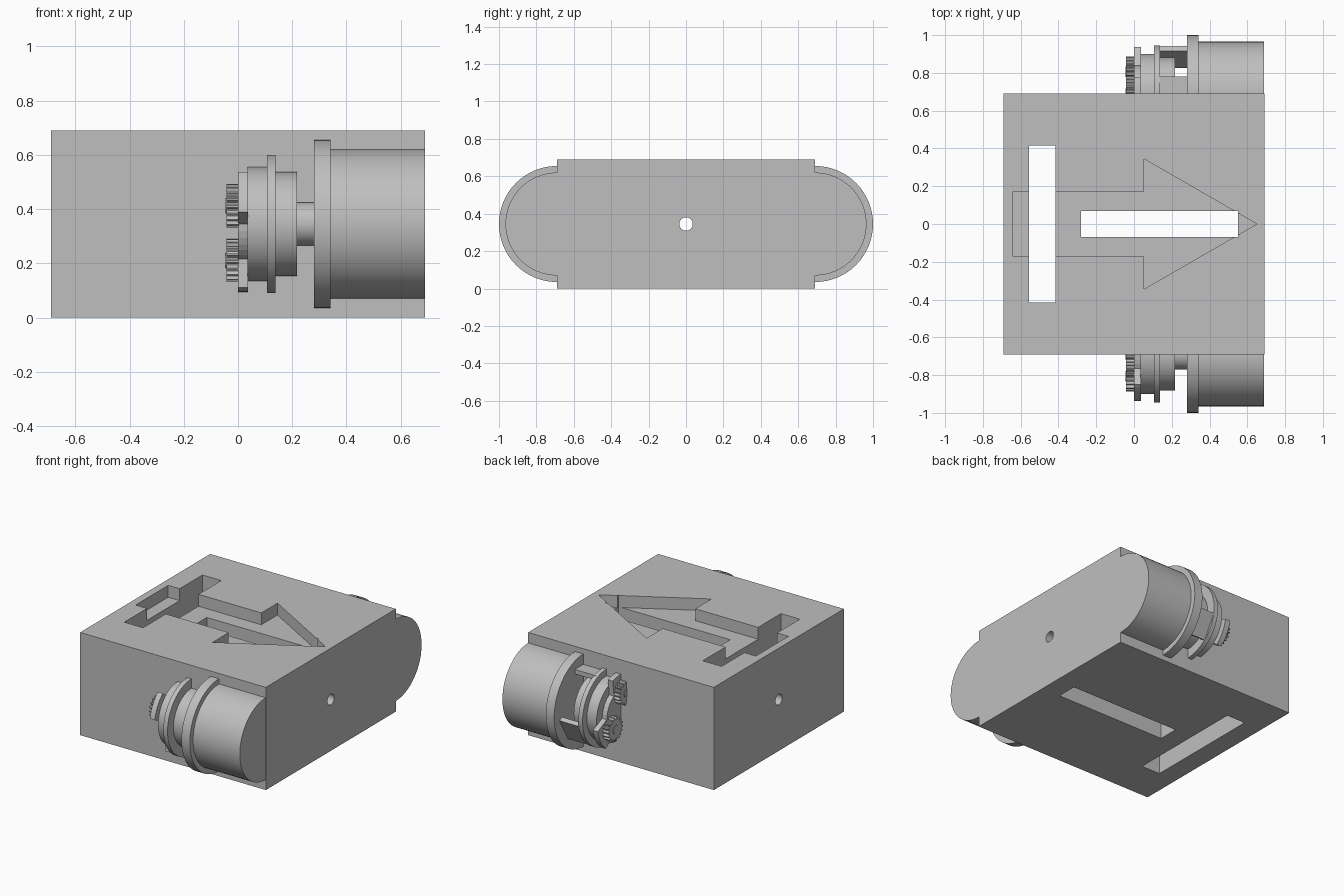
import bpy
import bmesh
from math import sin, cos, pi, radians
from mathutils import Matrix

old = bpy.data.objects.get("Cube")
if old:
    bpy.data.objects.remove(old, do_unlink=True)

grey = bpy.data.materials.new("plain grey")
grey.use_nodes = True
GREY = (0.52, 0.52, 0.52, 1)
grey.diffuse_color = GREY
grey.node_tree.nodes["Principled BSDF"].inputs["Base Color"].default_value = GREY

HALF, MID = 0.69, 0.345


def finish(bm, name, smooth=False):
    bmesh.ops.recalc_face_normals(bm, faces=bm.faces[:])
    mesh = bpy.data.meshes.new(name)
    bm.to_mesh(mesh)
    bm.free()
    mesh.materials.append(grey)
    obj = bpy.data.objects.new(name, mesh)
    bpy.context.collection.objects.link(obj)
    if smooth:
        bpy.ops.object.select_all(action='DESELECT')
        obj.select_set(True)
        bpy.context.view_layer.objects.active = obj
        bpy.ops.object.shade_smooth_by_angle(angle=radians(30))
    return obj


def box(name, lo, hi):
    bm = bmesh.new()
    bmesh.ops.create_cube(bm, size=1)
    for v in bm.verts:
        for i in range(3):
            v.co[i] = lo[i] if v.co[i] < 0 else hi[i]
    return finish(bm, name)


def prism(name, points, direction, smooth=False):
    """Extrude a closed outline along a direction."""
    bm = bmesh.new()
    face = bm.faces.new([bm.verts.new(p) for p in points])
    top = bmesh.ops.extrude_face_region(bm, geom=[face])["geom"]
    moved = [v for v in top if isinstance(v, bmesh.types.BMVert)]
    bmesh.ops.translate(bm, verts=moved, vec=direction)
    return finish(bm, name, smooth)


def polar(x, y, z, r, a):
    return (x, y + r * cos(a), z + r * sin(a))


def disc(name, x0, x1, r, y, z=MID, sides=64):
    pts = [polar(x0, y, z, r, 2 * pi * i / sides) for i in range(sides)]
    return prism(name, pts, (x1 - x0, 0, 0), True)


def gear(name, y, z, teeth=18):
    pts = []
    for i in range(teeth * 4):
        r = 0.08 if i % 4 < 2 else 0.066
        pts.append(polar(-0.042, y, z, r, 2 * pi * i / (teeth * 4)))
    return prism(name, pts, (0.045, 0, 0))


# Housing block with arrow recess, two slots and an axle hole
body = box("housing", (-HALF, -HALF, 0), (HALF, HALF, 2 * MID))
half_arrow = [(-0.64, 0.173), (0.052, 0.173), (0.052, 0.345)]
arrow = half_arrow + [(0.65, 0)] + [(x, -y) for x, y in reversed(half_arrow)]
cutters = [
    prism("arrow_cutter", [(x, y, 2 * MID - 0.08) for x, y in arrow], (0, 0, 0.2)),
    box("cross_slot_cutter", (-0.555, -0.415, -0.1), (-0.415, 0.415, 1)),
    box("long_slot_cutter", (-0.28, -0.07, -0.1), (0.55, 0.07, 1)),
    disc("axle_hole_cutter", -1, 1, 0.036, 0, sides=32),
]
for c in cutters:
    c.hide_render = True
    mod = body.modifiers.new(c.name, 'BOOLEAN')
    mod.operation = 'DIFFERENCE'
    mod.solver = 'EXACT'
    mod.object = c
bpy.context.view_layer.update()
graph = bpy.context.evaluated_depsgraph_get()
cut_mesh = bpy.data.meshes.new_from_object(body.evaluated_get(graph))
body.modifiers.clear()
body.data = cut_mesh
for c in cutters:
    bpy.data.objects.remove(c, do_unlink=True)

# Two motors, the front one turned half round about its own axis
for side, y, turn in (("back", HALF, 0), ("front", -HALF, pi)):
    stack = [
        ("motor_can", 0.335, 0.689, 0.275),
        ("flange", 0.28, 0.342, 0.31),
        ("shaft", 0.2, 0.29, 0.08),
        ("inner_drum", 0.13, 0.217, 0.192),
        ("ring_plate", 0.107, 0.138, 0.255),
        ("outer_drum", 0.035, 0.11, 0.21),
    ]
    for part, x0, x1, r in stack:
        disc(side + "_" + part, x0, x1, r, y)

    # Three-lobed carrier plate
    lobes = [radians(d) + turn for d in (90, 210, 330)]
    pts = []
    for a in lobes:
        pts += [polar(0, y, MID, 0.25, a + radians(d)) for d in range(-20, 21, 5)]
        pts += [polar(0, y, MID, 0.15, a + radians(d)) for d in range(30, 91, 10)]
    prism(side + "_carrier", pts, (0.037, 0, 0))

    # Planet gears and their pins
    for n, a in enumerate(lobes):
        _, gy, gz = polar(0, y, MID, 0.135, a)
        gear(f"{side}_gear_{n + 1}", gy, gz)
        disc(f"{side}_gear_pin_{n + 1}", -0.046, 0, 0.028, gy, gz, 24)

    # Flat posts between ring plate and flange
    if side == "back":
        for n, a in enumerate(lobes):
            post = box(f"back_post_{n + 1}", (0.12, 0.21, -0.09), (0.285, 0.24, 0.09))
            post.data.transform(Matrix.Translation((0, y, MID)) @ Matrix.Rotation(a, 4, 'X'))
